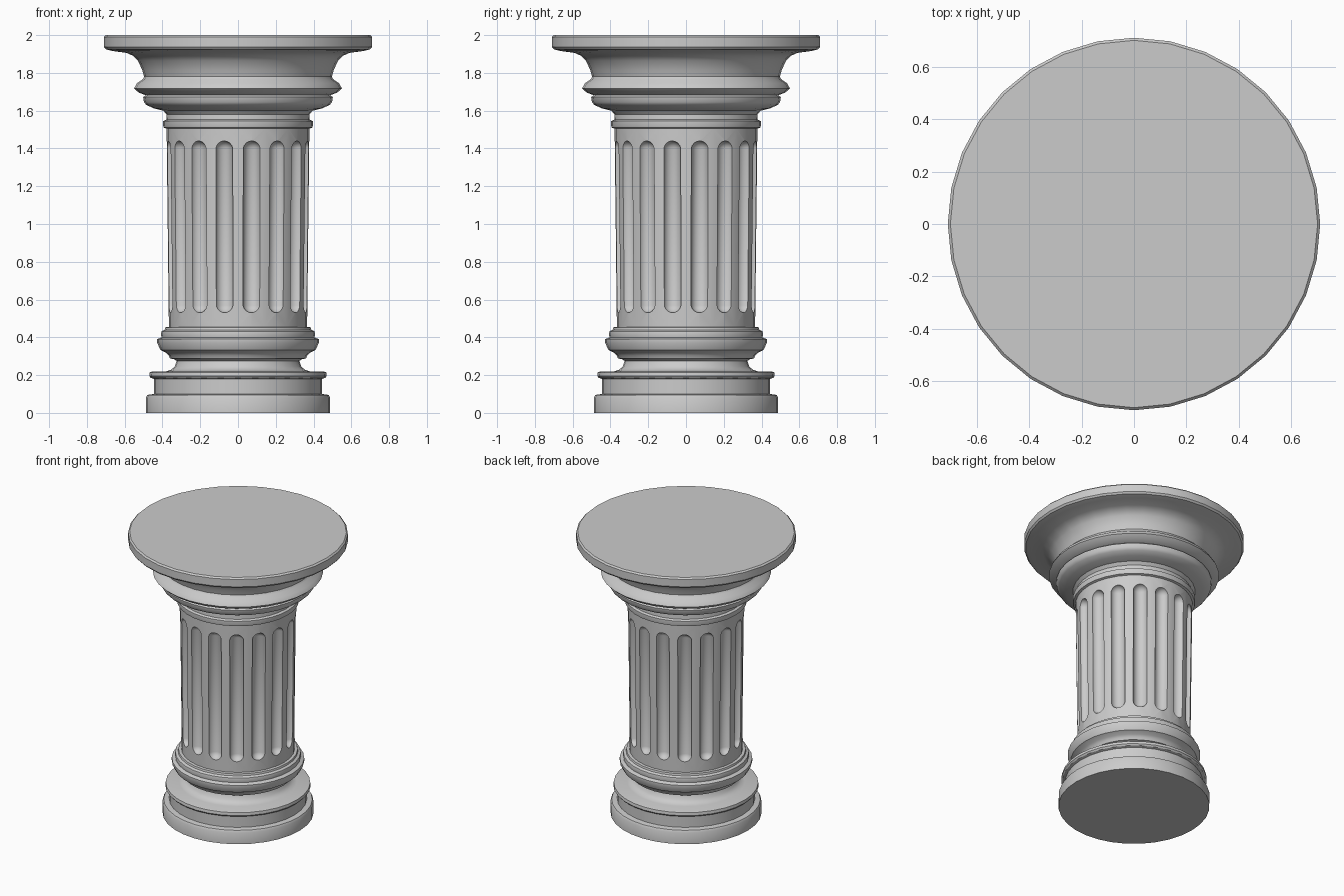
import bpy, bmesh
from math import sin, cos, pi, radians
from mathutils import Matrix, Vector

if "Cube" in bpy.data.objects:
    bpy.data.objects.remove(bpy.data.objects["Cube"])

SIDES = 32
FLUTES = 16
SHAFT_BOTTOM, SHAFT_TOP = (0.366, 0.455), (0.378, 1.505)


def make_object(name, bm):
    mesh = bpy.data.meshes.new(name)
    bmesh.ops.recalc_face_normals(bm, faces=bm.faces)
    bm.to_mesh(mesh)
    bm.free()
    obj = bpy.data.objects.new(name, mesh)
    bpy.context.collection.objects.link(obj)
    return obj


def smooth(obj, angle=35):
    bpy.ops.object.select_all(action='DESELECT')
    obj.select_set(True)
    bpy.context.view_layer.objects.active = obj
    bpy.ops.object.shade_smooth_by_angle(angle=radians(angle))


def lathe(name, profile, cap_bottom, cap_top):
    """Turn (radius, height) points around z, bottom to top."""
    bm = bmesh.new()
    rings = [[bm.verts.new((r * cos(2 * pi * i / SIDES), r * sin(2 * pi * i / SIDES), z))
              for i in range(SIDES)] for r, z in profile]
    for a, b in zip(rings, rings[1:]):
        for i in range(SIDES):
            j = (i + 1) % SIDES
            bm.faces.new((a[i], a[j], b[j], b[i]))
    if cap_bottom:
        bm.faces.new(rings[0][::-1])
    if cap_top:
        bm.faces.new(rings[-1])
    return make_object(name, bm)


# Moulded base
base = lathe("base", [
    (0.488, 0), (0.488, 0.08), (0.48, 0.095), (0.445, 0.10), (0.445, 0.18),
    (0.462, 0.185), (0.47, 0.195), (0.467, 0.215), (0.455, 0.219), (0.38, 0.22),
    (0.355, 0.228), (0.335, 0.245), (0.325, 0.275), (0.335, 0.283), (0.36, 0.288),
    (0.367, 0.305), (0.38, 0.318), (0.41, 0.333), (0.428, 0.37), (0.428, 0.39),
    (0.405, 0.40), (0.408, 0.418), (0.405, 0.432), (0.388, 0.44), (0.385, 0.453),
    SHAFT_BOTTOM], True, False)
smooth(base)

# Flared capital
capital = lathe("capital", [
    SHAFT_TOP, (0.393, 1.51), (0.396, 1.52), (0.396, 1.545), (0.38, 1.552),
    (0.378, 1.58), (0.395, 1.60), (0.445, 1.612), (0.485, 1.63), (0.498, 1.645),
    (0.502, 1.672), (0.488, 1.682), (0.525, 1.695), (0.55, 1.718), (0.535, 1.745),
    (0.505, 1.765), (0.497, 1.78), (0.507, 1.815), (0.53, 1.865), (0.555, 1.89),
    (0.59, 1.906), (0.665, 1.916), (0.70, 1.925), (0.71, 1.937), (0.71, 1.99),
    (0.70, 2.0)], False, True)
smooth(capital)

# Shaft, widening slightly upward
shaft = lathe("fluted_shaft", [SHAFT_BOTTOM, SHAFT_TOP], True, True)

# Round-ended cutters for the flutes
RADIUS, LOW, HIGH = 0.047, 0.577, 1.393
bm = bmesh.new()
for k in range(FLUTES):
    ball = bmesh.ops.create_uvsphere(bm, u_segments=20, v_segments=9, radius=RADIUS)["verts"]
    angle = 2 * pi * (k + 0.5) / FLUTES
    for v in ball:
        end = HIGH if v.co.z > 0 else LOW
        out = 0.371 + (0.379 - 0.371) * (end - LOW) / (HIGH - LOW)
        v.co += Vector((out, 0, end))
        v.co.rotate(Matrix.Rotation(angle, 3, 'Z'))
cutter = make_object("flute_cutter", bm)
cutter.hide_render = True

mod = shaft.modifiers.new("flutes", 'BOOLEAN')
mod.operation = 'DIFFERENCE'
mod.solver = 'EXACT'
mod.object = cutter
bpy.context.view_layer.objects.active = shaft
bpy.ops.object.modifier_apply(modifier=mod.name)
bpy.data.objects.remove(cutter)

# Open the shaft ends hidden inside the joints
bm = bmesh.new()
bm.from_mesh(shaft.data)
ends = [f for f in bm.faces if abs(f.normal.z) > 0.99
        and min(abs(f.calc_center_median().z - z) for z in (SHAFT_BOTTOM[1], SHAFT_TOP[1])) < 0.001]
bmesh.ops.delete(bm, geom=ends, context='FACES_ONLY')
bm.to_mesh(shaft.data)
bm.free()
smooth(shaft, 30)
